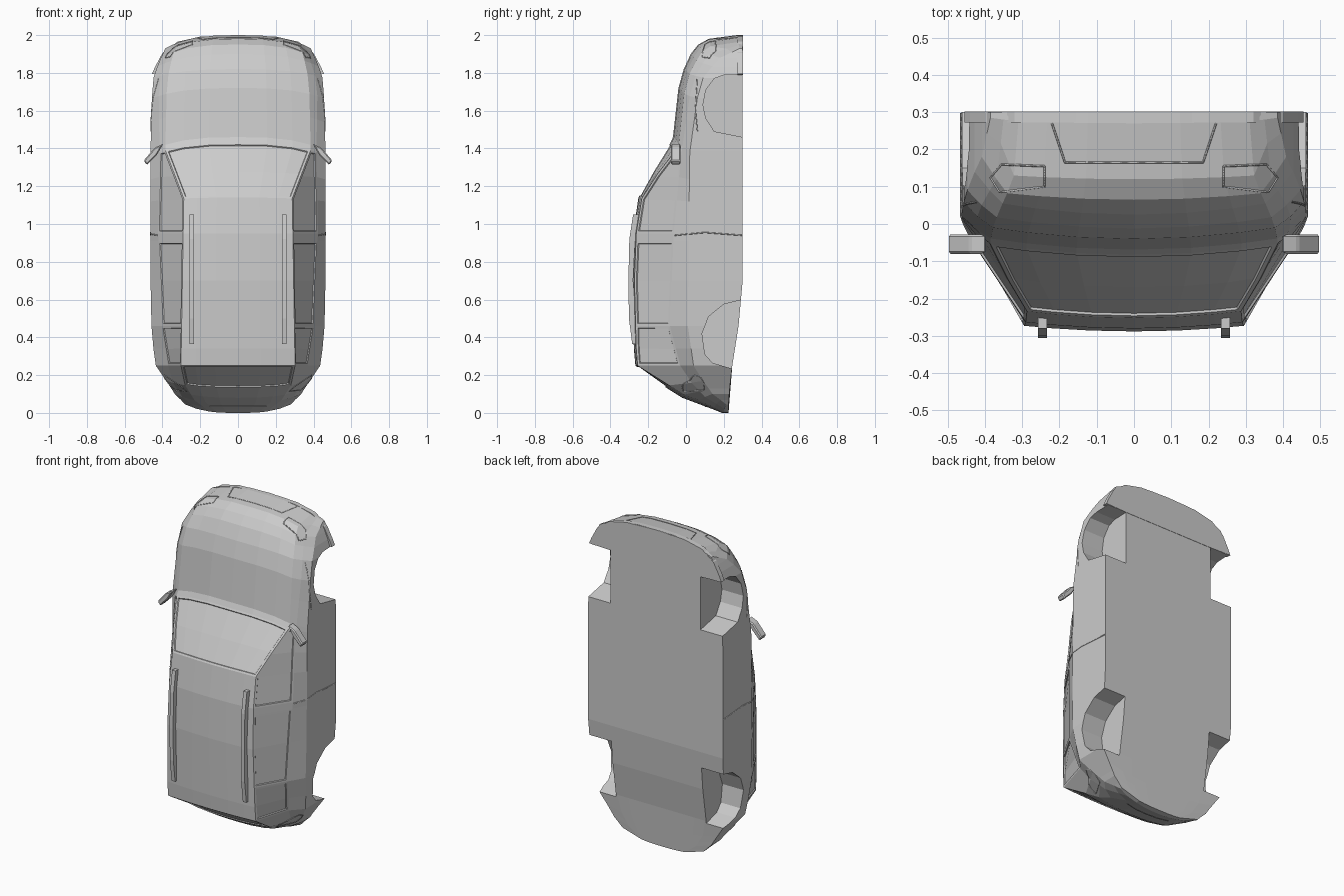
import bpy, bmesh
from mathutils import Vector
from mathutils.bvhtree import BVHTree

if "Cube" in bpy.data.objects:
    bpy.data.objects.remove(bpy.data.objects["Cube"])


def interp(keys, z):
    for (a, u), (b, v) in zip(keys, keys[1:]):
        if z <= b:
            return u + (v - u) * (z - a) / (b - a)
    return keys[-1][1]


def finish(name, bm):
    bmesh.ops.recalc_face_normals(bm, faces=bm.faces[:])
    me = bpy.data.meshes.new(name)
    bm.to_mesh(me)
    bm.free()
    ob = bpy.data.objects.new(name, me)
    bpy.context.collection.objects.link(ob)
    return ob


def prism(name, pts, axis, lo, hi, bevel=0):
    """Extrude a 2D outline: axis 'x' takes (y, z), axis 'y' takes (x, z)."""
    bm = bmesh.new()
    put = (lambda p, h: (h, p[0], p[1])) if axis == 'x' else (lambda p, h: (p[0], h, p[1]))
    a, b = [[bm.verts.new(put(p, h)) for p in pts] for h in (lo, hi)]
    bm.faces.new(a)
    bm.faces.new(b[::-1])
    for i in range(len(pts)):
        j = (i + 1) % len(pts)
        bm.faces.new((a[i], b[i], b[j], a[j]))
    if bevel:
        bmesh.ops.bevel(bm, geom=bm.edges[:], offset=bevel, segments=1, affect='EDGES')
    return finish(name, bm)


# Profiles along the length of the car (z = 0 tail, z = 2 nose)
TOP = [(0, .19), (.02, .14), (.05, .06), (.08, -.02), (.13, -.1), (.25, -.268), (.34, -.276),
       (.7, -.288), (.95, -.28), (1.14, -.252), (1.28, -.175), (1.45, -.07), (1.72, -.04),
       (1.82, -.012), (1.9, .025), (1.95, .065), (1.98, .12), (2, .27)]
CROWN = [(0, .01), (.25, .012), (1.14, .018), (1.45, .03), (1.9, .03), (2, .005)]
EDGE_X = [(0, .15), (.05, .23), (.13, .28), (.25, .302), (1.14, .287), (1.42, .385),
          (1.72, .378), (1.85, .365), (1.95, .34), (2, .31)]
BELT_X = [(0, .22), (.05, .295), (.13, .345), (.25, .37), (.46, .402), (.95, .423),
          (1.42, .415), (1.72, .42), (1.85, .405), (2, .35)]
BELT_Y = [(0, .203), (.05, .1), (.13, .03), (.25, -.03), (.46, -.085), (.95, -.065),
          (1.42, -.025), (1.72, .02), (1.85, .06), (1.95, .12), (2, .28)]
WAIST_X = [(0, .28), (.05, .335), (.13, .38), (.25, .435), (.4, .456), (.6, .463),
           (1.5, .463), (1.72, .456), (1.82, .447), (1.92, .422), (2, .385)]
WAIST_Y = [(0, .212), (.05, .14), (.13, .09), (.25, .04), (.46, .01), (1, .015),
           (1.45, .02), (1.72, .06), (1.85, .1), (1.95, .18), (2, .285)]
FLOOR = [(0, .225), (.25, .245), (.6, .3), (2, .3)]
BOW = [(0, .2), (.05, .13), (.13, .07), (.25, 0), (.95, 0), (1.14, -.02), (1.45, -.07), (1.82, -.05), (2, -.12)]
STATIONS = [0, .02, .05, .08, .13, .25, .34, .46, .7, .91, .95, 1.14, 1.28, 1.43, 1.46,
            1.6, 1.72, 1.82, 1.9, 1.95, 1.98, 2]


def ring(z):
    t, r, f = interp(TOP, z), interp(EDGE_X, z), interp(FLOOR, z)
    c, w = interp(CROWN, z), interp(WAIST_X, z)
    cols = (0, .4, .75, 1)
    half = [(r * k, t + c * k ** 2) for k in cols]
    half += [(interp(BELT_X, z), interp(BELT_Y, z)), (w, interp(WAIST_Y, z)), (w, f)]
    half += [(r * k, f) for k in reversed(cols)]
    full = half + [(-x, y) for x, y in half[9:0:-1]]
    return [(x, y, z + interp(BOW, z) * (abs(x) / .46) ** 3) for x, y in full]


# Body shell, lofted from tail to nose
bm = bmesh.new()
N = 20
rings = [[bm.verts.new(p) for p in ring(z)] for z in STATIONS]
grid = {}
for i in range(len(rings) - 1):
    for j in range(N):
        k = (j + 1) % N
        grid[i, j] = bm.faces.new((rings[i][j], rings[i][k], rings[i + 1][k], rings[i + 1][j]))
for end in (rings[0], rings[-1]):
    for cell in ((0, 1, 9, 10), (1, 2, 8, 9), (2, 3, 7, 8), (3, 4, 5, 6, 7)):
        bm.faces.new([end[i] for i in cell])
        bm.faces.new([end[-i % N] for i in cell])
bmesh.ops.recalc_face_normals(bm, faces=bm.faces[:])


# Recessed glass areas
def glass(z0, z1, cols):
    a, b = STATIONS.index(z0), STATIONS.index(z1)
    bmesh.ops.inset_region(bm, faces=[grid[i, j] for i in range(a, b) for j in cols],
                           thickness=.012, use_even_offset=True)
    bmesh.ops.inset_region(bm, faces=[grid[i, j] for i in range(a, b) for j in cols],
                           thickness=.003, depth=-.006, use_even_offset=True)


glass(1.14, 1.43, (0, 1, 2, 17, 18, 19))
glass(.13, .25, (0, 1, 2, 17, 18, 19))
for col in (3, 16):
    glass(.25, .46, (col,))
    glass(.46, .91, (col,))
    glass(.95, 1.43, (col,))
body = finish("car_body", bm)

# Wheel arches cut out of the body
FRONT_ARCH = [(.4, 1.45), (.3, 1.46), (.15, 1.49), (.105, 1.56), (.09, 1.63), (.105, 1.71),
              (.15, 1.77), (.2, 1.788), (.4, 1.795)]
REAR_ARCH = [(.4, .605), (.3, .6), (.2, .575), (.12, .51), (.085, .42), (.1, .31), (.14, .265),
             (.24, .235), (.4, .23)]
for arch in (FRONT_ARCH, REAR_ARCH):
    for lo, hi in ((.31, .6), (-.6, -.31)):
        cutter = prism("arch_cutter", arch, 'x', lo, hi)
        cutter.hide_render = True
        mod = body.modifiers.new("arch", 'BOOLEAN')
        mod.operation, mod.solver, mod.object = 'DIFFERENCE', 'EXACT', cutter
        bpy.context.view_layer.objects.active = body
        bpy.ops.object.modifier_apply(modifier=mod.name)
        bpy.data.objects.remove(cutter)

# Front bumper lip
side = [(.2, 1.992), (.32, 1.965), (.4, 1.905), (.44, 1.83), (.455, 1.795), (.31, 1.79)]
prism("front_lip", [(0, 2)] + side + [(-x, z) for x, z in reversed(side)], 'y', .272, .302)

# Rear bumper step
side = [(.14, .018), (.27, .05), (.27, .09)]
prism("rear_bumper_step", [(0, .008)] + side + [(-x, z) for x, z in reversed(side)], 'y', .19, .225)

# Roof rails and door mirrors, both sides
RAIL = [(-.25, .365), (-.285, .365), (-.302, .5), (-.305, .7), (-.3, .92), (-.28, 1.05),
        (-.25, 1.05), (-.27, .9), (-.28, .7)]
MIRROR = [(.395, 1.425), (.44, 1.405), (.5, 1.335), (.482, 1.312), (.43, 1.365)]
for s, label in ((1, "right"), (-1, "left")):
    prism(label + "_roof_rail", RAIL, 'x', s * .233, s * .257)
    prism(label + "_mirror", [(s * x, z) for x, z in MIRROR], 'y', -.08, -.028, .006)

# Panel seams and lamp outlines, projected on to the body
bpy.context.view_layer.update()
tree = BVHTree.FromObject(body, bpy.context.evaluated_depsgraph_get())


def seam(name, pts, axis, sign, closed=False):
    """Cast outline points from outside the body along an axis and lay a thin strip there."""
    loop = pts + pts[:1] if closed else pts
    hits = []
    for a, b in zip(loop, loop[1:]):
        for k in range(9):
            p = [u + (v - u) * k / 8 for u, v in zip(a, b)]
            p.insert(axis, 3 * sign)
            d = Vector((0, 0, 0))
            d[axis] = -sign
            hit = tree.ray_cast(Vector(p), d)[0]
            if hit:
                hits.append(hit)
    if len(hits) < 2:
        return
    cu = bpy.data.curves.new(name, 'CURVE')
    cu.dimensions = '3D'
    cu.bevel_depth, cu.bevel_resolution = .003, 0
    sp = cu.splines.new('POLY')
    sp.points.add(len(hits) - 1)
    for q, h in zip(sp.points, hits):
        q.co = (*h, 1)
    bpy.context.collection.objects.link(bpy.data.objects.new(name, cu))


seam("grille_outline", [(-.22, .27), (-.185, .165), (.185, .165), (.22, .27)], 2, 1)
seam("tailgate_seam", [(-.15, .035), (.15, .035)], 1, -1)
for s, label in ((1, "right"), (-1, "left")):
    seam(label + "_headlight", [(s * x, y) for x, y in
         ((.24, .155), (.24, .1), (.36, .085), (.385, .125), (.355, .16))], 2, 1, True)
    seam(label + "_tail_light", [(s * x, z) for x, z in
         ((.27, .115), (.3, .14), (.39, .2), (.39, .175), (.33, .12))], 1, -1, True)
    seam(label + "_door_seam", [(-.06, .94), (.1, .955), (.298, .94)], 0, s)
    seam(label + "_bonnet_seam", [(.06, 1.49), (.05, 1.6), (.06, 1.77)], 0, s)
